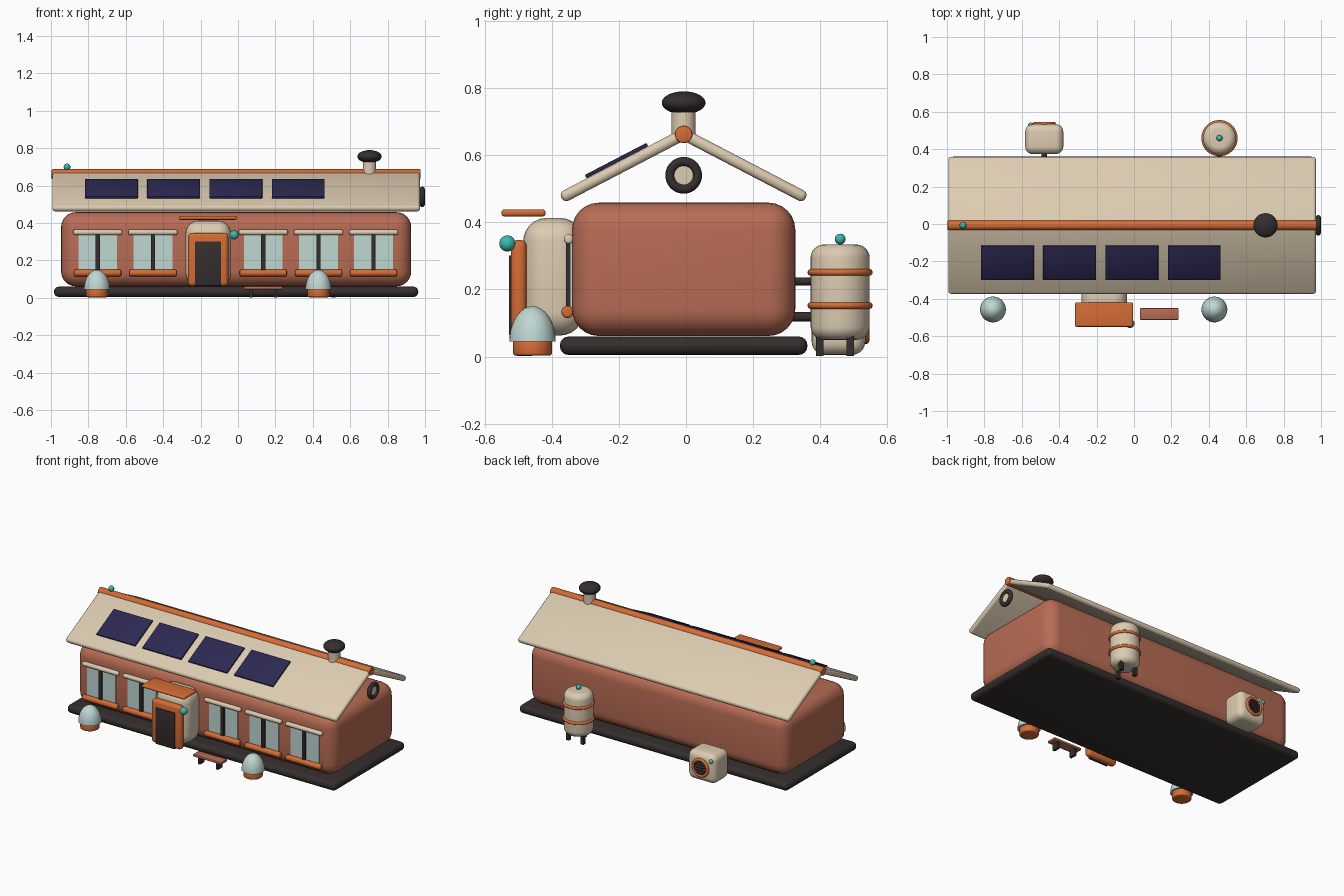
import bpy, bmesh, math
from mathutils import Matrix, Vector

if "Cube" in bpy.data.objects:
    bpy.data.objects.remove(bpy.data.objects["Cube"])


def mat(name, r, g, b):
    m = bpy.data.materials.new(name)
    m.diffuse_color = (r, g, b, 1)
    m.use_nodes = True
    m.node_tree.nodes["Principled BSDF"].inputs["Base Color"].default_value = m.diffuse_color
    return m


CLAY = mat("terracotta", 0.48, 0.15, 0.09)
CREAM = mat("cream", 0.72, 0.60, 0.44)
ORANGE = mat("orange", 0.67, 0.15, 0.035)
DARK = mat("charcoal", 0.035, 0.027, 0.027)
NAVY = mat("solar navy", 0.025, 0.022, 0.085)
GLASS = mat("pale glass", 0.52, 0.68, 0.65)
TEAL = mat("teal", 0.04, 0.50, 0.42)

AXIS = {"x": Matrix.Rotation(math.pi / 2, 4, "Y"),
        "y": Matrix.Rotation(math.pi / 2, 4, "X"),
        "z": Matrix.Identity(4)}


def finish(name, bm, material, loc, rot=None):
    bmesh.ops.recalc_face_normals(bm, faces=bm.faces)
    bm.transform(Matrix.Translation(loc) @ (rot or Matrix.Identity(4)))
    me = bpy.data.meshes.new(name)
    for f in bm.faces:
        f.smooth = True
    bm.to_mesh(me)
    bm.free()
    me.set_sharp_from_angle(angle=math.radians(35))
    me.materials.append(material)
    ob = bpy.data.objects.new(name, me)
    bpy.context.collection.objects.link(ob)
    return ob


def bevel(bm, width, seg):
    edges = [e for e in bm.edges if e.calc_face_angle(0) > 0.8]
    bmesh.ops.bevel(bm, geom=edges, offset=width, segments=seg, profile=0.5,
                    affect="EDGES", clamp_overlap=True)


def box(name, material, loc, size, r=0.0, seg=4, rot=None):
    bm = bmesh.new()
    bmesh.ops.create_cube(bm, size=1)
    bm.transform(Matrix.Diagonal((*size, 1)))
    if r:
        bevel(bm, r, seg)
    return finish(name, bm, material, loc, rot)


def cyl(name, material, loc, radius, length, axis="z", r=0.0, seg=3, r2=None):
    bm = bmesh.new()
    bmesh.ops.create_cone(bm, cap_ends=True, segments=40, radius1=radius,
                          radius2=radius if r2 is None else r2, depth=length)
    if r:
        bevel(bm, r, seg)
    return finish(name, bm, material, loc, AXIS[axis])


def ball(name, material, loc, size, half=False):
    bm = bmesh.new()
    bmesh.ops.create_uvsphere(bm, u_segments=32, v_segments=20, radius=1)
    if half:  # flatten the lower half into a base disc
        for v in bm.verts:
            v.co.z = max(v.co.z, 0)
    bm.transform(Matrix.Diagonal((*size, 1)))
    return finish(name, bm, material, loc)


def ring(name, material, loc, major, minor, axis="z"):
    bm = bmesh.new()
    bmesh.ops.create_circle(bm, segments=14, radius=minor,
                            matrix=Matrix.Translation((major, 0, 0)) @ AXIS["y"])
    bmesh.ops.spin(bm, geom=bm.verts[:] + bm.edges[:], cent=(0, 0, 0), axis=(0, 0, 1),
                   angle=math.tau, steps=40)
    bmesh.ops.remove_doubles(bm, verts=bm.verts, dist=1e-5)
    return finish(name, bm, material, loc, AXIS[axis])


# Foundation and main body
CX, CY = -0.01, -0.007
box("foundation", DARK, (CX, CY, 0.0325), (1.948, 0.737, 0.055), 0.026)
box("house_body", CLAY, (CX, CY, 0.26), (1.872, 0.665, 0.397), 0.08, 6)

# Roof slabs, ridge and finial
A = 0.48
RIDGE = Vector((CX, CY, 0.662))
for side, name in ((-1, "front_roof"), (1, "back_roof")):
    mid = RIDGE + Vector((0, side * math.cos(A), -math.sin(A))) * 0.205
    box(name, CREAM, mid, (1.966, 0.41, 0.034), 0.015, 3, Matrix.Rotation(-side * A, 4, "X"))
cyl("ridge_beam", ORANGE, (CX, CY, 0.662), 0.026, 1.972, "x", 0.004, 2)
ball("ridge_light", TEAL, (-0.914, CY, 0.70), (0.018,) * 3)

# Solar panels
for i in range(4):
    box(f"solar_panel_{i + 1}", NAVY, (-0.677 + i * 0.333, -0.207, 0.584),
        (0.283, 0.207, 0.011), 0.003, 2, Matrix.Rotation(A, 4, "X"))

# Chimney and gable vent
cyl("chimney", CREAM, (0.703, CY, 0.69), 0.036, 0.10)
ball("chimney_cap", DARK, (0.703, CY, 0.756), (0.065, 0.065, 0.034))
ring("gable_vent_ring", DARK, (0.985, CY, 0.54), 0.041, 0.014, "x")
cyl("gable_vent_disc", CREAM, (0.98, CY, 0.54), 0.036, 0.02, "x")

# Windows
for i, x in enumerate((-0.75, -0.455, 0.135, 0.43, 0.725)):
    n = i + 1
    box(f"window_glass_{n}", GLASS, (x, -0.341, 0.24), (0.208, 0.009, 0.20))
    box(f"window_mullion_{n}", DARK, (x, -0.348, 0.24), (0.022, 0.02, 0.20))
    cyl(f"window_lintel_{n}", CREAM, (x, -0.349, 0.35), 0.0145, 0.262, "x", 0.008)
    cyl(f"window_sill_{n}", ORANGE, (x, -0.353, 0.133), 0.018, 0.252, "x", 0.008)

# Entrance porch
box("porch", CREAM, (-0.159, -0.395, 0.238), (0.244, 0.18, 0.35), 0.07, 6)
box("door_frame", ORANGE, (-0.16, -0.498, 0.205), (0.216, 0.047, 0.285), 0.02)
box("door", DARK, (-0.16, -0.522, 0.183), (0.14, 0.01, 0.237), 0.002, 2)
box("door_canopy", ORANGE, (-0.16, -0.484, 0.428), (0.31, 0.131, 0.021), 0.009)
ball("door_lamp", TEAL, (-0.021, -0.532, 0.337), (0.024,) * 3)

# Domed planters
for i, x in enumerate((-0.754, 0.43)):
    cyl(f"planter_pot_{i + 1}", ORANGE, (x, -0.457, 0.026), 0.058, 0.046, r=0.008)
    ball(f"planter_dome_{i + 1}", GLASS, (x, -0.457, 0.045), (0.069, 0.069, 0.105), True)

# Bench
box("bench_seat", CLAY, (0.135, -0.481, 0.053), (0.206, 0.063, 0.016), 0.004, 2)
for i, x in enumerate((0.07, 0.2)):
    box(f"bench_leg_{i + 1}", DARK, (x, -0.481, 0.024), (0.016, 0.045, 0.045))

# Water tank behind
TX, TY = 0.457, 0.459
cyl("water_tank", CREAM, (TX, TY, 0.192), 0.088, 0.284, r=0.04, seg=6)
for i, z in enumerate((0.152, 0.251)):
    ring(f"tank_band_{i + 1}", ORANGE, (TX, TY, z), 0.087, 0.010)
for i in range(3):
    a = math.radians(-90 + 120 * i)
    box(f"tank_leg_{i + 1}", DARK, (TX + 0.061 * math.cos(a), TY + 0.061 * math.sin(a), 0.035),
        (0.022, 0.022, 0.065))
ball("tank_light", TEAL, (TX, TY, 0.35), (0.016,) * 3)
cyl("tank_pipe", DARK, (TX, 0.35, 0.224), 0.012, 0.07, "y")

# Cooling unit behind
UX, UZ = -0.48, 0.1
box("cooling_unit", CREAM, (UX, 0.454, UZ), (0.204, 0.16, 0.19), 0.04, 5)
ring("cooling_grille_ring", ORANGE, (UX, 0.536, UZ), 0.052, 0.010, "y")
for i in range(-2, 3):
    z = i * 0.018
    box(f"cooling_grille_bar_{i + 3}", DARK, (UX, 0.536, UZ + z),
        (2 * math.sqrt(0.05 ** 2 - z * z), 0.012, 0.010))
ball("cooling_light", TEAL, (-0.553, 0.53, 0.158), (0.013,) * 3)
cyl("cooling_pipe", DARK, (UX, 0.355, 0.119), 0.014, 0.08, "y")
